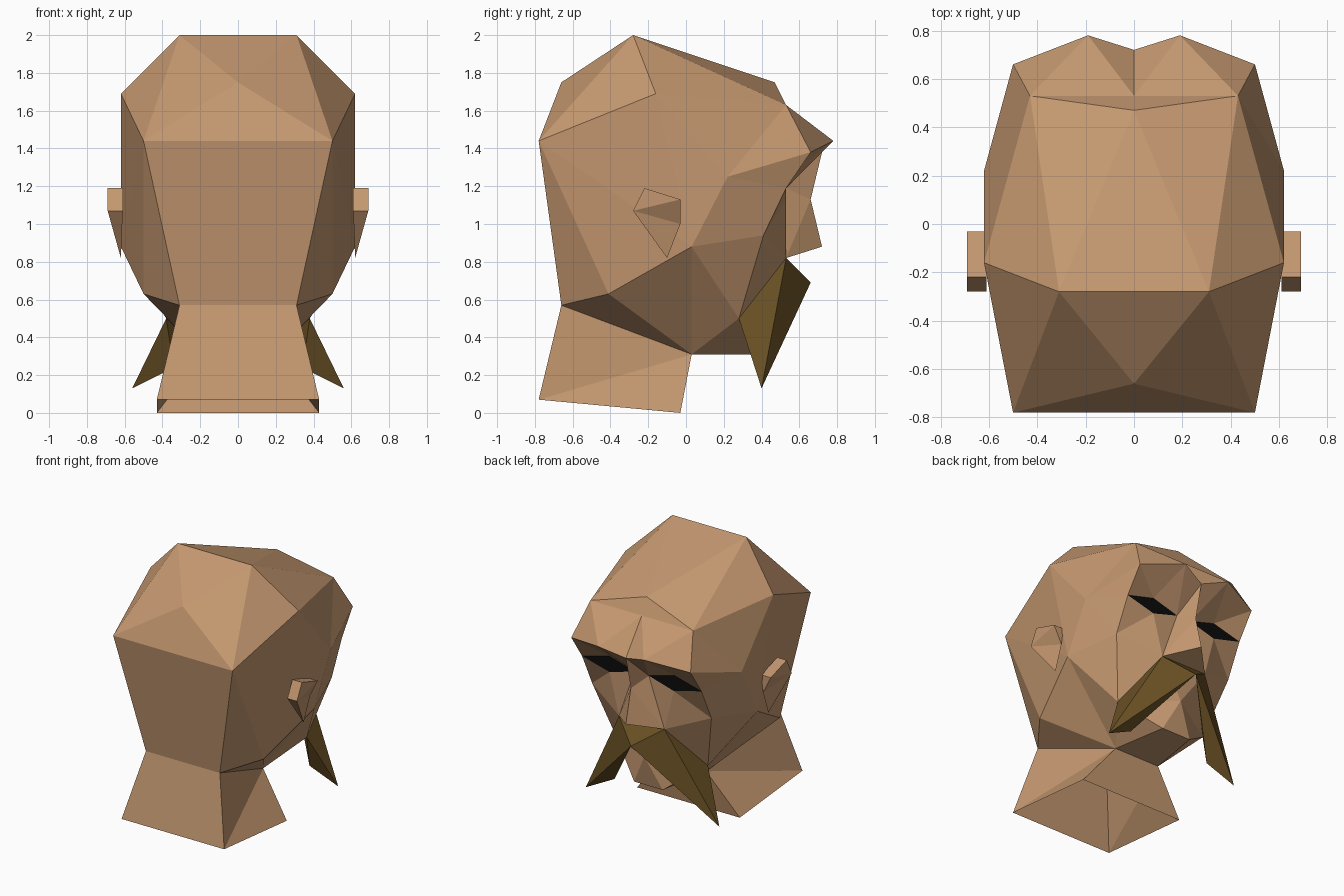
import bpy, bmesh

if "Cube" in bpy.data.objects:
    bpy.data.objects.remove(bpy.data.objects["Cube"])

# Landmarks on the +x half; a trailing "0" on a name means its projection on x = 0
P = {}
# skull
P.update(crown=(.31, -.28, 2), occiput=(0, -.66, 1.75), back=(.5, -.78, 1.44),
         temple=(.62, -.16, 1.69), fore=(0, .47, 1.75), hair=(.43, .53, 1.63))
# brow, eyes and nose
P.update(brow=(.19, .78, 1.44), glabella=(0, .72, 1.38), brow_end=(.5, .66, 1.38),
         eye_out=(.5, .53, 1.19), eye_top=(.27, .53, 1.25), eye_in=(.06, .53, 1.19),
         eye_low=(.27, .53, 1.13), bridge=(0, .66, 1.13), tip=(0, .72, .88), wing=(.19, .53, .82))
# cheeks, jaw and neck
P.update(side=(.62, .22, 1.25), hinge=(.62, .03, .88), cheek=(.5, .41, .94), jowl=(.38, .28, .5),
         under=(.5, -.41, .63), nape=(.31, -.66, .57), jaw=(.19, .03, .31),
         chin=(.12, .45, .31), lip=(0, .5, .55),
         neck_back=(.43, -.78, .07), neck_front=(.43, -.03, 0))
# moustache
P.update(curl=(0, .66, .69), point=(.56, .4, .13), inner=(.34, .37, .24))
# ear: outer plate, its root in the skull, and the lobe
P.update(e1=(.69, -.28, 1.07), e2=(.69, -.22, 1.19), e3=(.69, -.03, 1.13),
         r1=(.61, -.28, 1.07), r2=(.61, -.22, 1.19), r3=(.61, -.03, 1.13),
         e4=(.625, -.03, 1.0), lobe=(.62, -.1, .82))


def material(name, rgb):
    m = bpy.data.materials.new(name)
    m.diffuse_color = (*rgb, 1)
    m.use_nodes = True
    m.node_tree.nodes["Principled BSDF"].inputs["Base Color"].default_value = m.diffuse_color
    return m


def build(name, faces, mat, recalc=True):
    """Make a flat-faced mesh from 'a b c' landmark strings, mirrored across x = 0."""
    bm, cache = bmesh.new(), {}

    def vert(key, sign):
        mid = key not in P
        x, y, z = P[key[:-1] if mid else key]
        x = 0 if mid else x * sign
        k = (x, y, z)
        if k not in cache:
            cache[k] = bm.verts.new(k)
        return cache[k]

    for f in faces:
        keys = f.split()
        bm.faces.new([vert(k, 1) for k in keys])
        bm.faces.new([vert(k, -1) for k in reversed(keys)])
    if recalc:
        bmesh.ops.recalc_face_normals(bm, faces=bm.faces)
    me = bpy.data.meshes.new(name)
    bm.to_mesh(me)
    bm.free()
    me.materials.append(mat)
    ob = bpy.data.objects.new(name, me)
    bpy.context.collection.objects.link(ob)
    return ob


skin = material("skin", (.55, .31, .16))
hair = material("moustache_hair", (.14, .08, .018))
black = material("eye_black", (.003, .003, .003))

# Head: one welded shell, open at the base of the neck
skull = ["crown0 crown fore", "crown hair fore", "crown temple hair", "crown0 occiput crown",
         "crown occiput back", "occiput back0 back", "crown back temple",
         "back0 nape0 nape back", "back nape under", "back under hinge",
         "back hinge temple", "temple hinge side", "temple side hair", "hair side brow_end"]
brow = ["fore hair0 hair", "hair0 brow hair", "hair brow brow_end", "hair0 glabella brow",
        "brow_end brow eye_top", "brow_end eye_top eye_out", "brow eye_in eye_top",
        "glabella eye_in brow", "glabella bridge eye_in"]
nose = ["bridge tip wing", "bridge wing eye_in", "tip wing0 wing"]
cheeks = ["side brow_end eye_out", "side eye_out cheek", "hinge side cheek", "hinge cheek jowl",
          "eye_in wing eye_low", "eye_low wing cheek", "eye_low cheek eye_out", "wing jowl cheek"]
jaw = ["nape jaw under", "under jaw hinge", "hinge jaw jowl", "wing0 lip wing", "wing lip jowl",
       "lip chin jowl", "lip chin0 chin", "jowl chin jaw", "chin0 jaw0 jaw chin"]
neck = ["nape neck_back jaw", "neck_back neck_front jaw",
        "nape0 neck_back0 neck_back nape", "jaw0 jaw neck_front neck_front0"]
build("head", skull + brow + nose + cheeks + jaw + neck, skin)

# Eyes: flat diamonds filling the sockets
build("eyes", ["eye_out eye_low eye_in eye_top"], black, recalc=False)

# Ears: thin slanted plates with a lobe running down to the jaw
build("ears", ["e1 e2 e3", "e2 e1 r1 r2", "e3 e2 r2 r3", "e1 e3 e4", "e3 r3 e4",
               "e1 e4 lobe", "r1 e1 lobe"], skin)

# Moustache: drooping wedges joined below the nose
build("moustache", ["wing0 wing curl", "wing point curl", "wing jowl point",
                    "jowl inner point", "curl point inner", "curl inner jowl"], hair)
